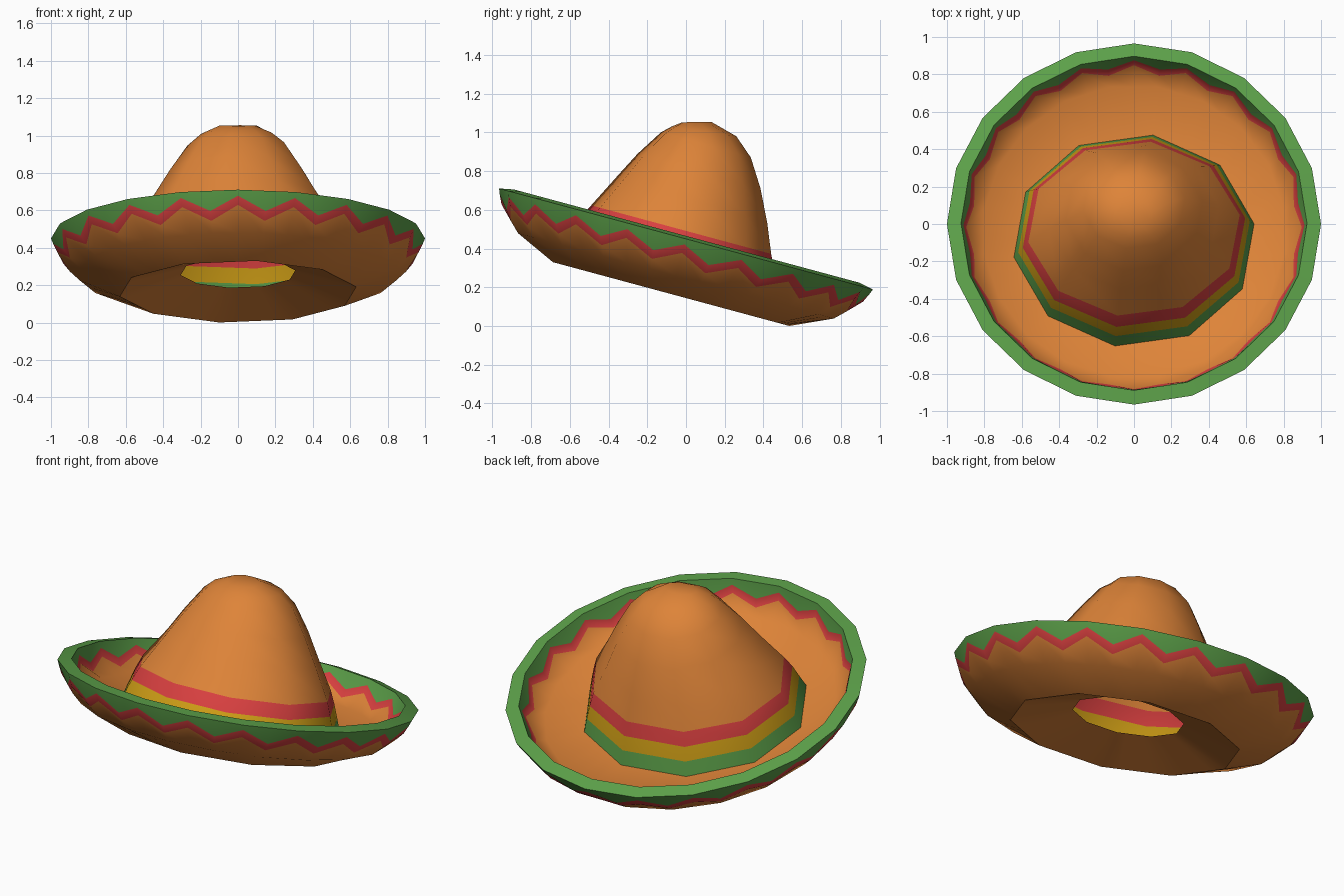
import bpy, bmesh, math
from mathutils import Vector

if "Cube" in bpy.data.objects:
    bpy.data.objects.remove(bpy.data.objects["Cube"])

TILT = math.radians(15.1)
S, C = math.sin(TILT), math.cos(TILT)


def material(name, rgb):
    m = bpy.data.materials.new(name)
    m.diffuse_color = (*rgb, 1)
    m.use_nodes = True
    m.node_tree.nodes["Principled BSDF"].inputs["Base Color"].default_value = m.diffuse_color
    return m


MATS = [material("straw orange", (0.73, 0.23, 0.04)),
        material("red", (0.69, 0.051, 0.051)),
        material("yellow", (0.62, 0.34, 0.008)),
        material("green", (0.107, 0.352, 0.067))]
ORANGE, RED, YELLOW, GREEN = range(4)


def tilt(x, y, z):
    """Hat-local point to world: lean down at the back, lift to rim height."""
    return Vector((x, y * C + z * S, 0.45 - y * S + z * C))


def on_polygon(n, offset, deg):
    """Point on a unit regular n-gon in direction deg."""
    step = 360 / n
    d = (deg - offset) % step - step / 2
    r = math.cos(math.radians(step / 2)) / math.cos(math.radians(d))
    a = math.radians(deg)
    return r * math.cos(a), r * math.sin(a)


def loft(name, rings, colours, flip=False, cap=False):
    bm = bmesh.new()
    rows = [[bm.verts.new(p) for p in ring] for ring in rings]
    for i, col in enumerate(colours):
        a, b = rows[i], rows[i + 1]
        n = len(a)
        for j in range(n):
            k = (j + 1) % n
            quad = [a[j], b[j], b[k], a[k]]
            f = bm.faces.new(quad[::-1] if flip else quad)
            f.material_index = col
    if cap:
        bm.faces.new(rows[-1]).material_index = colours[-1]
    me = bpy.data.meshes.new(name)
    bm.to_mesh(me)
    bm.free()
    for m in MATS:
        me.materials.append(m)
    ob = bpy.data.objects.new(name, me)
    bpy.context.collection.objects.link(ob)
    bpy.ops.object.select_all(action='DESELECT')
    ob.select_set(True)
    bpy.context.view_layer.objects.active = ob
    bpy.ops.object.shade_smooth_by_angle(angle=math.radians(40))
    return ob


# Brim: 40 points per ring, even ones are zigzag peaks, odd ones valleys
ANGLES = [9 * i for i in range(40)]


def poly_ring(n, offset, rx, z, ry=None, yc=0):
    pts = [on_polygon(n, offset, a) for a in ANGLES]
    return [tilt(x * rx, yc + y * (ry or rx), z) for x, y in pts]


def zigzag_ring(peak, valley):
    out = []
    for i, a in enumerate(ANGLES):
        r, z = valley if i % 2 else peak
        t = math.radians(a)
        out.append(tilt(r * math.cos(t), r * math.sin(t), z))
    return out


brim_rings = [
    poly_ring(10, 9, 0.65, -0.195, 0.591, -0.039),      # crown foot
    poly_ring(20, 9, 0.81, -0.15),                      # inner floor
    zigzag_ring((0.897, -0.065), (0.865, -0.125)),      # inner red
    zigzag_ring((0.912, -0.02), (0.888, -0.08)),        # inner green
    poly_ring(20, 0, 0.925, 0.015),                     # rim
    poly_ring(20, 0, 1.0, 0.0),
    zigzag_ring((0.988, -0.03), (0.945, -0.1)),         # outer green
    zigzag_ring((0.967, -0.075), (0.91, -0.145)),       # outer red
    poly_ring(20, 9, 0.855, -0.198),
    poly_ring(10, 27, 0.64, -0.295),                    # lowest edge
    poly_ring(10, 27, 0.31, -0.19),                     # head opening
]
loft("brim", brim_rings,
     [ORANGE, ORANGE, RED, GREEN, GREEN, GREEN, RED, ORANGE, ORANGE, ORANGE])


# Crown: ten-sided rings given by front point, back point and half width
def crown_ring(front, back, rx):
    mid = (front + back) / 2
    half = (back - front) / 2 * 1.012
    out = []
    for k in range(10):
        a = math.radians(9 + 36 * k)
        out.append(mid + Vector((rx * math.cos(a), 0, 0)) + half * math.sin(a))
    return out


bands = [(-0.623, 0.545, -0.195, 0.65), (-0.59, 0.513, -0.115, 0.627),
         (-0.56, 0.481, -0.037, 0.602), (-0.518, 0.445, 0.04, 0.572)]
dome = [(-0.35, 0.78, 0.42, 0.53, 0.46), (-0.25, 0.89, 0.385, 0.71, 0.37),
        (-0.13, 1.0, 0.335, 0.87, 0.275), (-0.075, 1.03, 0.26, 0.98, 0.2),
        (-0.02, 1.052, 0.13, 1.055, 0.1)]
crown_rings = [crown_ring(tilt(0, f, z), tilt(0, b, z), r) for f, b, z, r in bands]
crown_rings += [crown_ring(Vector((0, a, b)), Vector((0, c, d)), r)
                for a, b, c, d, r in dome]
loft("crown", crown_rings, [GREEN, YELLOW, RED] + [ORANGE] * 5, flip=True, cap=True)
